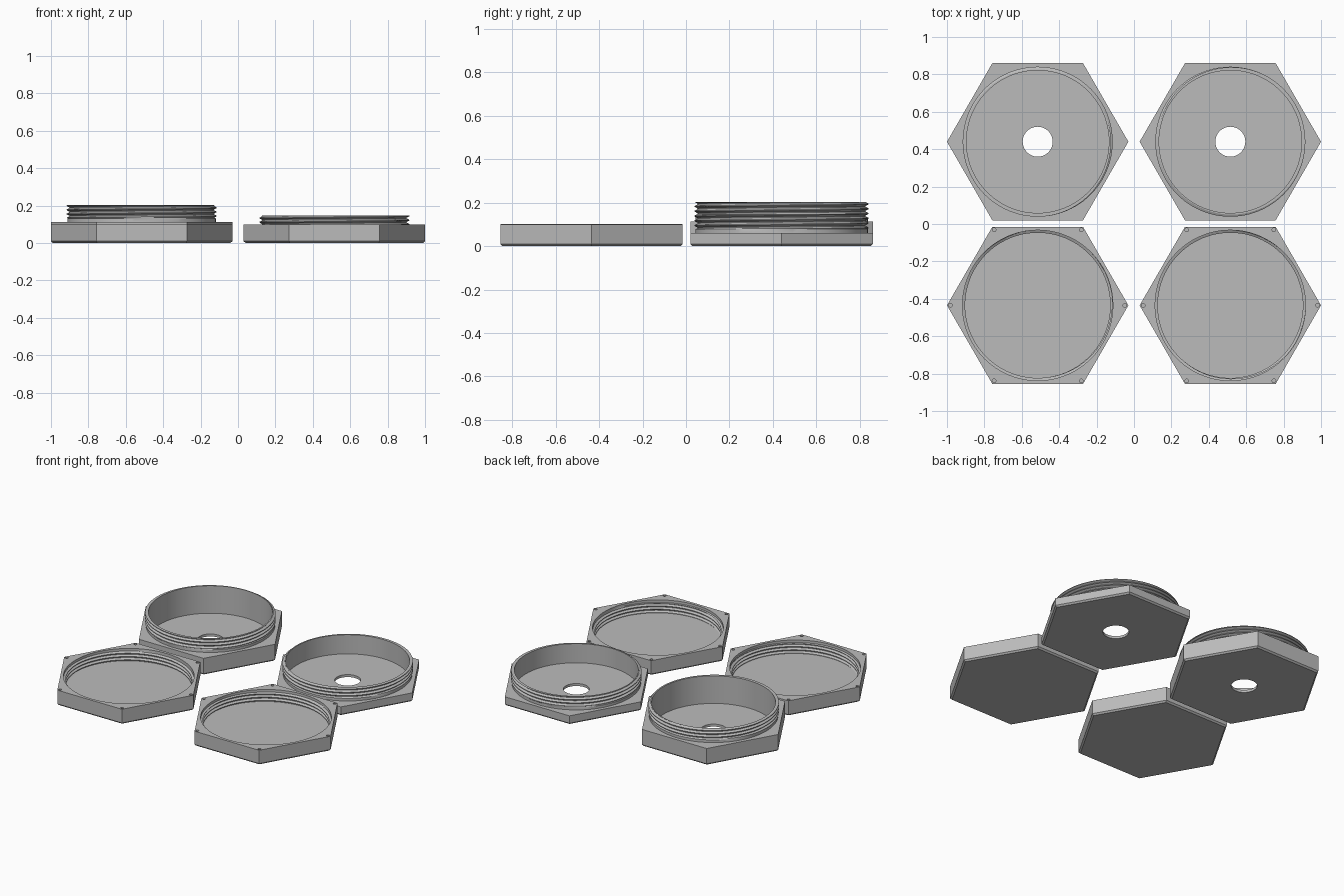
import bpy, bmesh, math
from math import pi, cos, sin, tau

if "Cube" in bpy.data.objects:
    bpy.data.objects.remove(bpy.data.objects["Cube"])

COLS = 96            # columns around each part, a multiple of six
FLAT = 0.42          # hexagon centre-to-flat
CHAMFER = 0.01
FLOOR = 0.017
PITCH = 0.022
# thread cross-section: (phase within one pitch, 0 = root and 1 = crest)
KEYS = [(0.0, 0), (0.15, 0), (0.5, 1), (0.65, 1), (1.0, 0)]

grey = bpy.data.materials.new("plain grey")
grey.diffuse_color = (0.5, 0.5, 0.5, 1)
grey.use_nodes = True
grey.node_tree.nodes["Principled BSDF"].inputs["Base Color"].default_value = grey.diffuse_color


def hex_radius(a, flat=FLAT):
    return flat / cos(a % (pi / 3) - pi / 6)


def thread_radius(z, a, root, crest):
    p = (z / PITCH - a / tau) % 1.0
    for (p0, v0), (p1, v1) in zip(KEYS, KEYS[1:]):
        if p <= p1:
            return root + (crest - root) * (v0 + (v1 - v0) * (p - p0) / (p1 - p0))
    return root


def thread_rows(a, z0, z1, root, crest):
    """Helical rows at angle a, clamped to the threaded length."""
    rows = []
    for turn in range(int(z0 / PITCH) - 3, int(z1 / PITCH) + 4):
        for phase, _ in KEYS[:-1]:
            z = min(max(PITCH * (turn + phase + a / tau), z0), z1)
            rows.append((thread_radius(z, a, root, crest), z))
    return rows


def sweep(name, profile, centre):
    """Join one (radius, z) profile per angle into a closed solid."""
    bm = bmesh.new()
    cols = []
    for i in range(COLS + 1):
        a = tau * i / COLS
        cols.append([bm.verts.new((r * cos(a), r * sin(a), z)) for r, z in profile(a)])
    for c, d in zip(cols, cols[1:]):
        for j in range(len(c) - 1):
            bm.faces.new((c[j], d[j], d[j + 1], c[j + 1]))
    bmesh.ops.remove_doubles(bm, verts=bm.verts, dist=1e-5)
    bmesh.ops.recalc_face_normals(bm, faces=bm.faces)
    me = bpy.data.meshes.new(name)
    bm.to_mesh(me)
    bm.free()
    me.materials.append(grey)
    ob = bpy.data.objects.new(name, me)
    ob.location = (centre[0], centre[1], 0)
    bpy.context.collection.objects.link(ob)
    bpy.ops.object.select_all(action='DESELECT')
    ob.select_set(True)
    bpy.context.view_layer.objects.active = ob
    bpy.ops.object.shade_smooth_by_angle(angle=math.radians(25))
    return ob


def hex_side(a, h):
    return [(hex_radius(a, FLAT - CHAMFER), 0), (hex_radius(a), CHAMFER), (hex_radius(a), h)]


def threaded_base(name, centre, h, top):
    """Hexagonal base with a collar, outside thread and a hole in the floor."""
    def profile(a):
        collar = [(0.397, h), (0.397, h + 0.018)]
        thread = thread_rows(a, h + 0.022, top, 0.387, 0.401)
        inside = [(0.381, top), (0.381, FLOOR), (0.08, FLOOR), (0.08, 0)]
        return [(0.08, 0)] + hex_side(a, h) + collar + thread + inside
    return sweep(name, profile, centre)


def threaded_cap(name, centre, h):
    """Hexagonal cap with an inside thread and a small hole at each corner."""
    def profile(a):
        thread = thread_rows(a, FLOOR, h - 0.02, 0.388, 0.402)[::-1]
        mouth = [(0.402, h), (0.402, h - 0.017)]
        return [(0, 0)] + hex_side(a, h) + mouth + thread + [(0.388, FLOOR), (0, FLOOR)]
    cap = sweep(name, profile, centre)

    # corner hole cutter
    bm = bmesh.new()
    for k in range(6):
        new = bmesh.ops.create_cone(bm, cap_ends=True, segments=16,
                                    radius1=0.01, radius2=0.01, depth=0.08)["verts"]
        bmesh.ops.translate(bm, verts=new, vec=(0.466 * cos(k * pi / 3), 0.466 * sin(k * pi / 3), h))
    me = bpy.data.meshes.new(name + "_hole_cutter")
    bm.to_mesh(me)
    bm.free()
    me.materials.append(grey)
    cutter = bpy.data.objects.new(name + "_hole_cutter", me)
    cutter.location = cap.location
    cutter.hide_render = True
    cutter.display_type = 'WIRE'
    bpy.context.collection.objects.link(cutter)
    mod = cap.modifiers.new("corner holes", 'BOOLEAN')
    mod.operation = 'DIFFERENCE'
    mod.solver = 'EXACT'
    mod.object = cutter


# back row: two bases of different height
threaded_base("tall_base", (-0.515, 0.44), 0.114, 0.204)
threaded_base("short_base", (0.515, 0.44), 0.06, 0.147)
# front row: matching caps
threaded_cap("left_cap", (-0.515, -0.435), 0.103)
threaded_cap("right_cap", (0.515, -0.435), 0.1)
